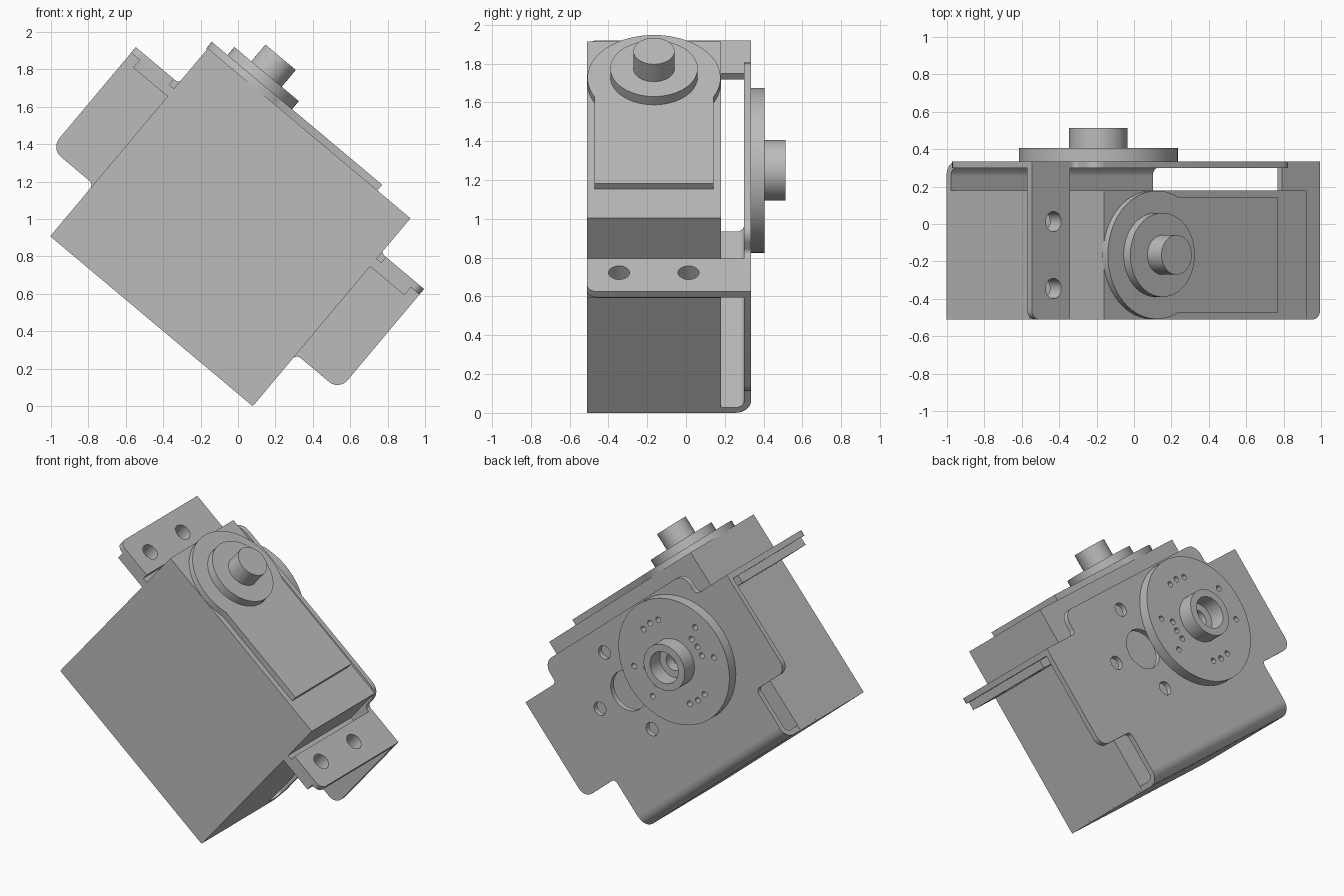
import bpy, bmesh
from math import cos, sin, pi, radians
from mathutils import Matrix, Vector

old = bpy.data.objects.get("Cube")
if old:
    bpy.data.objects.remove(old)

grey = bpy.data.materials.new("grey_metal")
grey.use_nodes = True
colour = (0.5, 0.5, 0.5, 1)
grey.diffuse_color = colour
grey.node_tree.nodes["Principled BSDF"].inputs["Base Color"].default_value = colour

# The whole assembly is tilted about the y axis
TILT = Matrix.Rotation(radians(40), 4, 'Y') @ Matrix.Translation((-0.646, 0, 0))

# Local frames: the profile's two axes, then the extrusion axis (a, b, c)
FRAMES = {
    'Y': lambda a, b, c: (a, c, b),
    'Z': lambda a, b, c: (a, b, c),
    'X': lambda a, b, c: (c, a, b),
}


def circle(x, y, r, n=48):
    return [(x + r * cos(2 * pi * i / n), y + r * sin(2 * pi * i / n)) for i in range(n)]


def box(x0, x1, y0, y1):
    return [(x0, y0), (x1, y0), (x1, y1), (x0, y1)]


def rounded(corners, n=6):
    """Outline of right-angled corners (x, y, radius) with true arcs."""
    out = []
    for i, (x, y, r) in enumerate(corners):
        p = Vector((x, y))
        if r == 0:
            out.append((x, y))
            continue
        a = (Vector(corners[i - 1][:2]) - p).normalized()
        b = (Vector(corners[(i + 1) % len(corners)][:2]) - p).normalized()
        centre = p + (a + b) * r
        for k in range(n + 1):
            t = pi / 2 * k / n
            out.append(tuple(centre - (b * cos(t) + a * sin(t)) * r))
    return out


def extrude(name, axis, start, end, outline, holes=()):
    """Extrude a filled outline with holes between two levels on an axis."""
    curve = bpy.data.curves.new(name, 'CURVE')
    curve.dimensions = '2D'
    curve.fill_mode = 'BOTH'
    curve.extrude = (end - start) / 2
    for loop in (outline, *holes):
        spline = curve.splines.new('POLY')
        spline.points.add(len(loop) - 1)
        for point, (x, y) in zip(spline.points, loop):
            point.co = (x, y, 0, 1)
        spline.use_cyclic_u = True
    temp = bpy.data.objects.new(name + "_outline", curve)
    bpy.context.collection.objects.link(temp)
    graph = bpy.context.evaluated_depsgraph_get()
    mesh = bpy.data.meshes.new_from_object(temp.evaluated_get(graph))
    bpy.data.objects.remove(temp)
    bpy.data.curves.remove(curve)

    bm = bmesh.new()
    bm.from_mesh(mesh)
    middle = (start + end) / 2
    for v in bm.verts:
        v.co = TILT @ Vector(FRAMES[axis](v.co.x, v.co.y, v.co.z + middle))
    bmesh.ops.remove_doubles(bm, verts=bm.verts, dist=0.0002)
    bmesh.ops.recalc_face_normals(bm, faces=bm.faces)
    bm.to_mesh(mesh)
    bm.free()
    mesh.name = name
    mesh.materials.clear()
    mesh.materials.append(grey)
    obj = bpy.data.objects.new(name, mesh)
    bpy.context.collection.objects.link(obj)
    bpy.ops.object.select_all(action='DESELECT')
    obj.select_set(True)
    bpy.context.view_layer.objects.active = obj
    bpy.ops.object.shade_smooth_by_angle(angle=radians(30))
    return obj


FRONT, BACK, MID = -0.51, 0.18, -0.165
PLATE_IN, PLATE_OUT = 0.30, 0.335
HALF, WIDE = 0.707, 1.006
BASE, BEND = 0.05, 0.08

# Motor case
extrude("motor_case", 'Z', 0.06, 1.362, box(-HALF, HALF, FRONT, BACK))

# Raised gear cover: round end running into a narrower straight tail
GEAR = -0.37
arc = [radians(63.5 + 233 * i / 40) for i in range(41)]
cover = [(GEAR + 0.343 * cos(t), MID + 0.343 * sin(t)) for t in arc]
cover += [(0.476, MID - 0.307), (0.476, MID + 0.307)]
extrude("gear_cover", 'Z', 1.355, 1.402, cover)

# Output boss and shaft
extrude("output_boss", 'Z', 1.40, 1.458, circle(GEAR - 0.008, MID, 0.225))
extrude("output_shaft", 'Z', 1.45, 1.575, circle(GEAR - 0.008, MID, 0.106))

# Case ears with the bracket flanges screwed onto them
for side, s in (("left", 1), ("right", -1)):
    holes = [circle(s * 0.855, y, 0.054, 32) for y in (-0.345, 0.013)]
    extrude(side + "_case_ear", 'Z', 1.026, 1.08,
            box(s * (HALF - 0.01), s * 0.946, FRONT, BACK), holes)
    flange = rounded([(s * 0.74, FRONT, 0), (s * WIDE, FRONT, 0.05),
                      (s * WIDE, PLATE_OUT, 0), (s * 0.74, PLATE_OUT, 0)])
    extrude(side + "_bracket_flange", 'Z', 1.08, 1.119, flange, holes)

# Bracket back plate, stepped on both sides and drilled for a horn
right_half = [(HALF, BASE + BEND, 0), (HALF, 0.412, 0.03), (WIDE, 0.412, 0.07),
              (WIDE, 1.119, 0), (0.70, 1.119, 0.03), (0.70, 1.27, 0.08)]
left_half = [(-x, z, r) for x, z, r in reversed(right_half)]
AXIS_Z, BORE = 0.835, 0.216
plate_holes = [circle(BORE, AXIS_Z, 0.135)]
plate_holes += [circle(BORE + 0.283 * x, AXIS_Z + 0.283 * z, 0.046, 24)
                for x, z in ((1, 0), (0, 1), (0, -1))]
extrude("bracket_back_plate", 'Y', PLATE_IN, PLATE_OUT,
        rounded(right_half + left_half), plate_holes)

# Bracket floor, bent up into the back plate
floor = rounded([(FRONT, BASE, 0), (PLATE_OUT, BASE, BEND),
                 (PLATE_OUT, BASE + BEND, 0), (PLATE_IN, BASE + BEND, 0),
                 (PLATE_IN, BASE + 0.036, 0.043), (FRONT, BASE + 0.036, 0)], 8)
extrude("bracket_floor", 'X', -HALF + 0.002, HALF - 0.002, floor)

# Drilled disc on the back plate
DISC = -0.304


def drill(angle, r):
    t = radians(angle)
    return circle(DISC + r * cos(t), AXIS_Z + r * sin(t), 0.019, 16)


drilled = [circle(DISC, AXIS_Z, 0.06, 32)]
for quarter in range(4):
    across = quarter % 2 == 0
    for step in (-15, 0, 15):
        drilled.append(drill(quarter * 90 + step, 0.235 if across else 0.285))
    if across:
        drilled += [drill(quarter * 90 + step, 0.325) for step in (-20, 20)]
extrude("bearing_disc", 'Y', PLATE_OUT - 0.001, 0.405, circle(DISC, AXIS_Z, 0.425, 72), drilled)

# Hollow hub standing on the disc
extrude("bearing_hub", 'Y', 0.403, 0.512, circle(DISC, AXIS_Z, 0.157),
        [circle(DISC, AXIS_Z, 0.108)])
